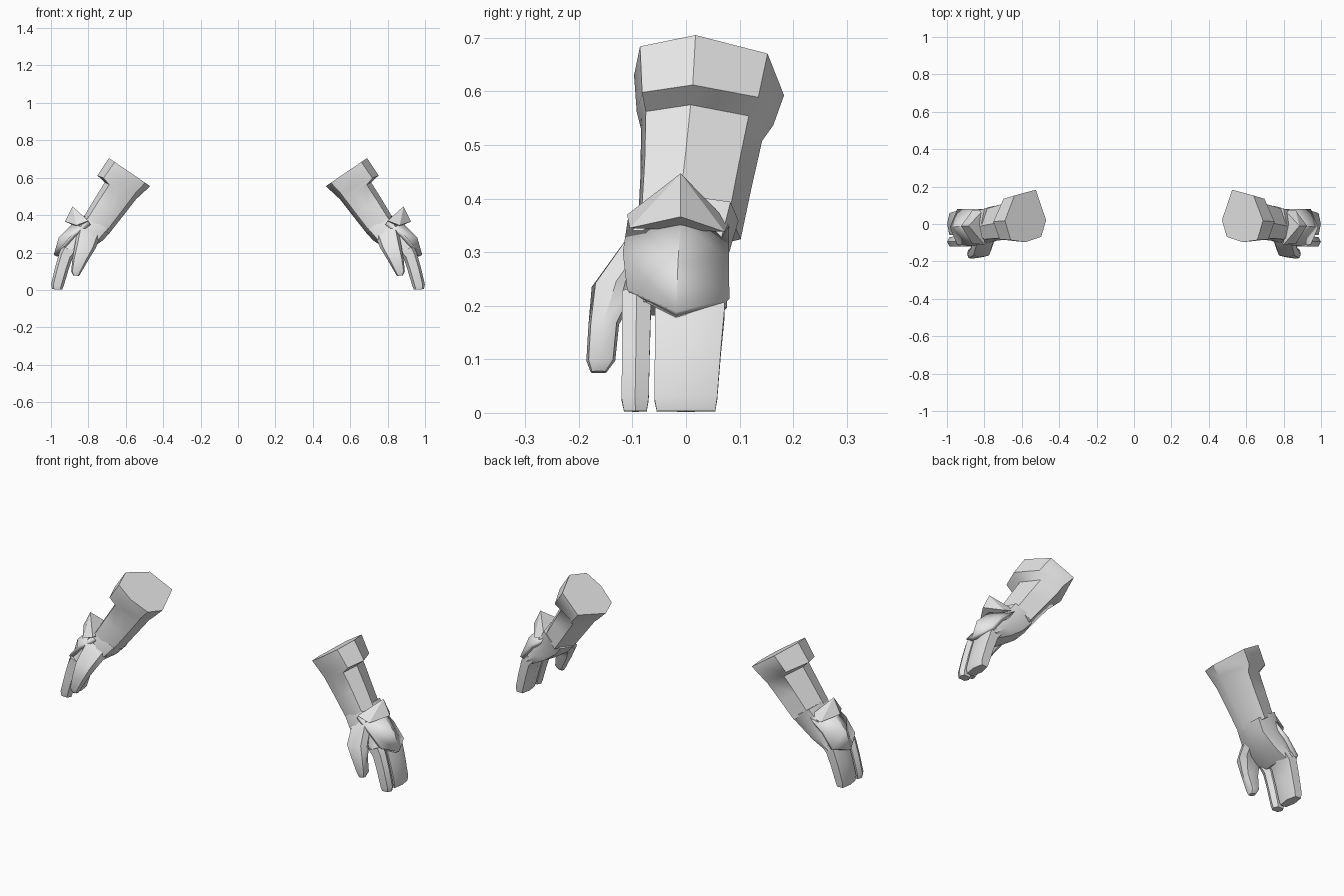
import bpy, bmesh, math
from mathutils import Vector

if "Cube" in bpy.data.objects:
    bpy.data.objects.remove(bpy.data.objects["Cube"])

grey = bpy.data.materials.new("plain grey")
grey.diffuse_color = (0.8, 0.8, 0.8, 1)
grey.use_nodes = True
grey.node_tree.nodes["Principled BSDF"].inputs["Base Color"].default_value = grey.diffuse_color

# Cross-sections: (palm side to back of hand, thumb side to little finger side), each 0..1
ARM = [(1, .41), (.86, .04), (.5, 0), (.12, .1), (0, .42), (.25, 1), (.77, .89)]
HAND = [(1, .5), (.88, .08), (.5, 0), (.14, .08), (0, .5), (.14, .92), (.5, 1), (.88, .92)]
FINGER = [(1, .5), (.82, .03), (.2, .03), (0, .5), (.2, .97), (.82, .97)]


def finish(name, bm, angle=40):
    """Make the part for one side and mirror it to the other."""
    bmesh.ops.recalc_face_normals(bm, faces=bm.faces)
    me = bpy.data.meshes.new(name)
    bm.to_mesh(me)
    bm.free()
    ob = bpy.data.objects.new(name, me)
    bpy.context.collection.objects.link(ob)
    me.materials.append(grey)
    bpy.ops.object.select_all(action='DESELECT')
    ob.select_set(True)
    bpy.context.view_layer.objects.active = ob
    bpy.ops.object.shade_smooth_by_angle(angle=math.radians(angle))
    return ob


def mirror(ob):
    mod = ob.modifiers.new("other hand", 'MIRROR')
    mod.use_mirror_merge = False


def loft(name, section, rings):
    """Rings hold back x, z, palm x, z, front y and rear y."""
    bm = bmesh.new()
    loops = []
    for ox, oz, ix, iz, y0, y1 in rings:
        loops.append([bm.verts.new((ix + (ox - ix) * s, y0 + (y1 - y0) * t,
                                    iz + (oz - iz) * s)) for s, t in section])
    n = len(section)
    for a, b in zip(loops, loops[1:]):
        for i in range(n):
            j = (i + 1) % n
            bm.faces.new((a[i], a[j], b[j], b[i]))
    bm.faces.new(loops[0])
    bm.faces.new(loops[-1])
    mirror(finish(name, bm))


# Sleeve with the flared cuff at its top
loft("forearm_and_cuff", ARM, [
    (.690, .705, .470, .555, -.097, .183),
    (.752, .612, .515, .512, -.092, .163),
    (.712, .575, .545, .485, -.084, .142),
    (.765, .490, .615, .395, -.085, .122),
    (.822, .395, .690, .300, -.090, .102)])

# Palm
loft("palm", HAND, [
    (.815, .405, .680, .312, -.088, .098),
    (.868, .330, .722, .265, -.108, .080),
    (.915, .270, .795, .215, -.116, .078),
    (.950, .210, .875, .180, -.119, .076)])

# Index finger, and the other three fingers as one mitt
for name, y0, y1, taper in (("index_finger", -.121, -.064, .004),
                            ("joined_fingers", -.062, .076, .014)):
    loft(name, FINGER, [
        (.940, .235, .855, .200, y0, y1),
        (.955, .200, .885, .170, y0, y1),
        (.978, .120, .907, .105, y0, y1 - taper * .5),
        (.999, .030, .932, .022, y0 - .001, y1 - taper),
        (.994, .004, .940, .002, y0 + .004, y1 - taper - .004)])

# Thumb
loft("thumb", HAND, [
    (.850, .360, .735, .285, -.100, .000),
    (.872, .245, .760, .225, -.176, -.085),
    (.885, .170, .800, .160, -.182, -.125),
    (.892, .100, .838, .095, -.186, -.132),
    (.882, .078, .850, .074, -.178, -.148)])

# Shield plate over the back of the hand
bm = bmesh.new()
rows = [[(.800, -.108, .365), (.885, -.010, .355), (.800, .080, .352)],
        [(.885, -.118, .300), (.958, -.015, .282), (.885, .080, .290)],
        [(.945, -.110, .230), (.985, -.018, .188), (.945, .081, .213)]]
grid = [[bm.verts.new(p) for p in row] for row in rows]
for a, b in zip(grid, grid[1:]):
    for i in range(2):
        bm.faces.new((a[i], b[i], b[i + 1], a[i + 1]))
if sum((f.calc_area() * f.normal for f in bm.faces), Vector()).x < 0:
    bmesh.ops.reverse_faces(bm, faces=bm.faces)
plate = finish("hand_plate", bm)
solid = plate.modifiers.new("thickness", 'SOLIDIFY')
solid.thickness = .022
solid.offset = -1
mirror(plate)

# Pointed flap standing up at the top of the plate
bm = bmesh.new()
for p in [(.885, -.010, .447), (.800, -.110, .370), (.800, .080, .355),
          (.925, -.010, .366), (.865, -.105, .345), (.865, .072, .338),
          (.800, -.010, .345)]:
    bm.verts.new(p)
bmesh.ops.convex_hull(bm, input=bm.verts)
mirror(finish("plate_flap", bm, 25))
